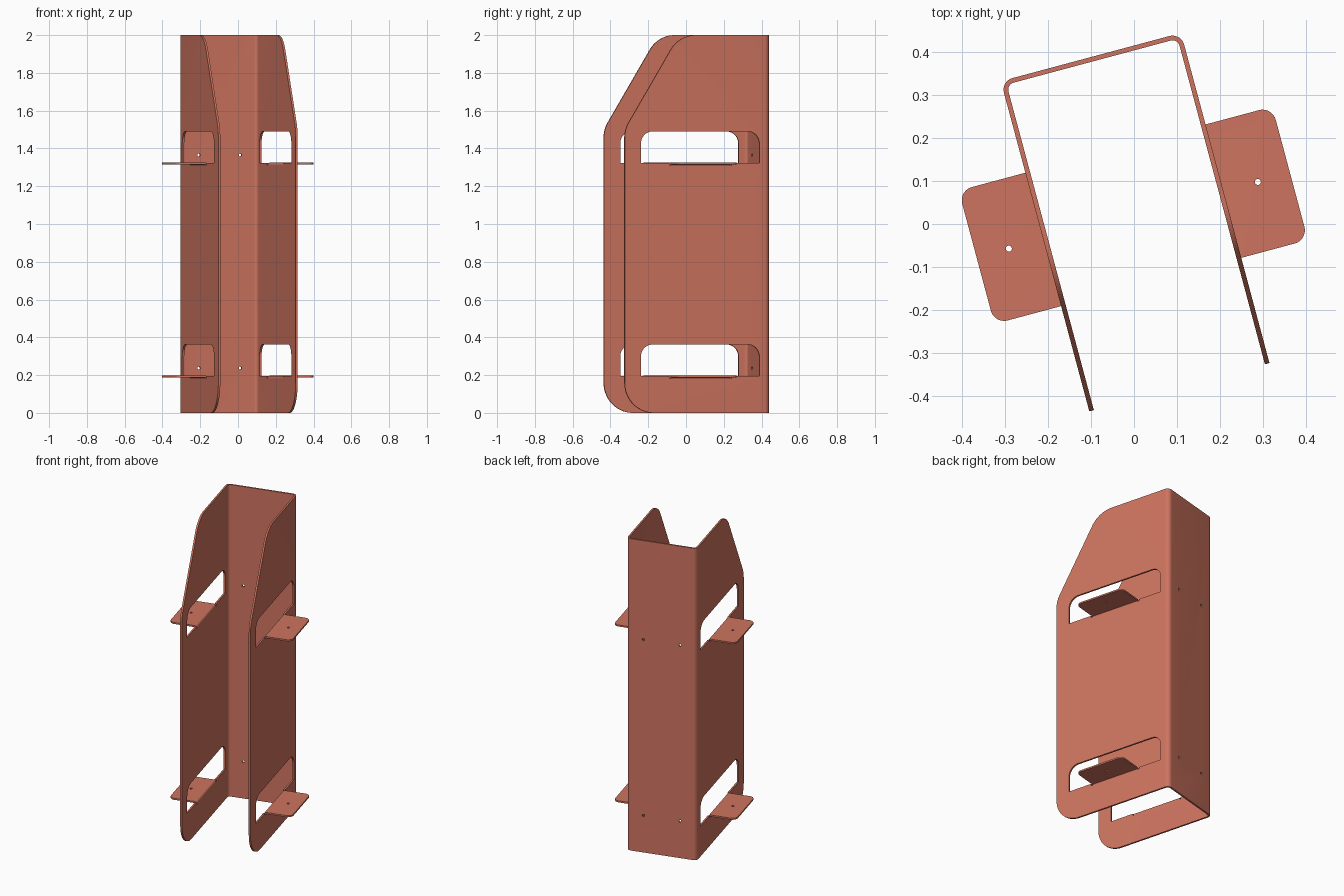
import bpy, bmesh
from math import radians, tan, cos, sin, pi
from mathutils import Vector, Matrix

if "Cube" in bpy.data.objects:
    bpy.data.objects.remove(bpy.data.objects["Cube"])

HW, T = 0.2175, 0.011             # half width of channel, sheet thickness
V0, V1 = -0.395, 0.402            # front and back of channel (local)
PLACE = Matrix.Translation((0.0036, 0.001, 0)) @ Matrix.Rotation(radians(15), 4, 'Z')

mat = bpy.data.materials.new("painted_red")
mat.diffuse_color = (0.62, 0.175, 0.115, 1)
mat.use_nodes = True
mat.node_tree.nodes["Principled BSDF"].inputs["Base Color"].default_value = mat.diffuse_color


def rounded(corners, n=10):
    """Polygon from (x, y, radius) corners, each filleted with an arc."""
    out = []
    for i, (x, y, r) in enumerate(corners):
        p = Vector((x, y))
        if r == 0:
            out.append(p)
            continue
        a = (Vector(corners[i - 1][:2]) - p).normalized()
        b = (Vector(corners[(i + 1) % len(corners)][:2]) - p).normalized()
        half = a.angle(b) / 2
        c = p + (a + b).normalized() * (r / sin(half))
        s, e = p + a * (r / tan(half)) - c, p + b * (r / tan(half)) - c
        sweep = s.angle_signed(e)
        for k in range(n + 1):
            out.append(c + Matrix.Rotation(-sweep * k / n, 2) @ s)
    return out


def circle(x, y, r, n=20):
    return [Vector((x + r * cos(2 * pi * k / n), y + r * sin(2 * pi * k / n))) for k in range(n)]


# mapping of profile (a, b) and depth d to local axes
AX = {'x': lambda a, b, d: (d, a, b), 'y': lambda a, b, d: (a, d, b), 'z': lambda a, b, d: (a, b, d)}


def prism(name, profiles, axis, d0, d1):
    bm = bmesh.new()
    for pts in profiles:
        lo = [bm.verts.new(AX[axis](p[0], p[1], d0)) for p in pts]
        hi = [bm.verts.new(AX[axis](p[0], p[1], d1)) for p in pts]
        bm.faces.new(lo)
        bm.faces.new(hi)
        for i in range(len(pts)):
            j = (i + 1) % len(pts)
            bm.faces.new((lo[i], lo[j], hi[j], hi[i]))
    bmesh.ops.recalc_face_normals(bm, faces=bm.faces)
    me = bpy.data.meshes.new(name)
    bm.to_mesh(me)
    bm.free()
    ob = bpy.data.objects.new(name, me)
    bpy.context.collection.objects.link(ob)
    return ob


def carve(ob, cutter, op='DIFFERENCE'):
    m = ob.modifiers.new("cut", 'BOOLEAN')
    m.object, m.operation, m.solver = cutter, op, 'EXACT'
    bpy.context.view_layer.update()
    me = bpy.data.meshes.new_from_object(ob.evaluated_get(bpy.context.evaluated_depsgraph_get()))
    ob.modifiers.clear()
    ob.data = me
    bpy.data.objects.remove(cutter)


def finish(ob):
    ob.data.materials.clear()
    ob.data.materials.append(mat)
    ob.matrix_world = PLACE
    bpy.ops.object.select_all(action='DESELECT')
    ob.select_set(True)
    bpy.context.view_layer.objects.active = ob
    bpy.ops.object.shade_smooth_by_angle(angle=radians(30))


SHELVES = (0.197, 1.325)          # top surface heights of the tabs
TV0, TV1 = -0.141, 0.181          # tab extent along the channel side

# U-shaped channel
hi = HW - T
channel = prism("channel_body", [rounded([
    (-HW, V0, 0), (-HW, V1, 0.028), (HW, V1, 0.028), (HW, V0, 0),
    (hi, V0, 0), (hi, V1 - T, 0.017), (-hi, V1 - T, 0.017), (-hi, V0, 0)])], 'z', 0, 2)

# side outline: rounded lower front, sloped upper front
carve(channel, prism("side_outline", [rounded([
    (V0, 0, 0.16), (V0, 1.5, 0.16), (-0.096, 2, 0.16), (0.6, 2, 0), (0.6, 0, 0)], 14)],
    'x', -0.5, 0.5), 'INTERSECT')

# side windows with bend relief below each tab
windows = []
for z in SHELVES:
    b, n = z - 0.003, z - 0.015
    windows.append(rounded([(-0.306, b, 0), (-0.306, z + 0.165, 0.063), (0.343, z + 0.165, 0.063),
                            (0.343, b, 0), (TV1 + 0.008, b, 0), (TV1 + 0.008, n, 0),
                            (TV0 - 0.008, n, 0), (TV0 - 0.008, b, 0)]))
carve(channel, prism("windows", windows, 'x', -0.5, 0.5))

# mounting holes in the back
carve(channel, prism("back_holes", [circle(s * 0.1135, z + 0.04, 0.008)
                                    for z in SHELVES for s in (-1, 1)], 'y', 0.3, 0.5))
finish(channel)

# bent-out tabs
for level, z in zip(("lower", "upper"), SHELVES):
    for side, s in (("left", -1), ("right", 1)):
        out = HW + 0.161
        tab = prism(f"{level}_{side}_tab", [rounded([
            (s * hi, z - 0.015, 0), (s * hi, z, 0.0145), (s * out, z, 0),
            (s * out, z - T + 0.001, 0), (s * HW, z - T + 0.001, 0.0035), (s * HW, z - 0.015, 0)], 6)],
            'y', TV0, TV1)
        carve(tab, prism("tab_outline", [rounded([
            (s * 0.1, TV0, 0), (s * out, TV0, 0.032), (s * out, TV1, 0.032), (s * 0.1, TV1, 0)])],
            'z', z - 0.1, z + 0.1), 'INTERSECT')
        carve(tab, prism("tab_hole", [circle(s * 0.3005, 0.02, 0.007)], 'z', z - 0.1, z + 0.1))
        finish(tab)
